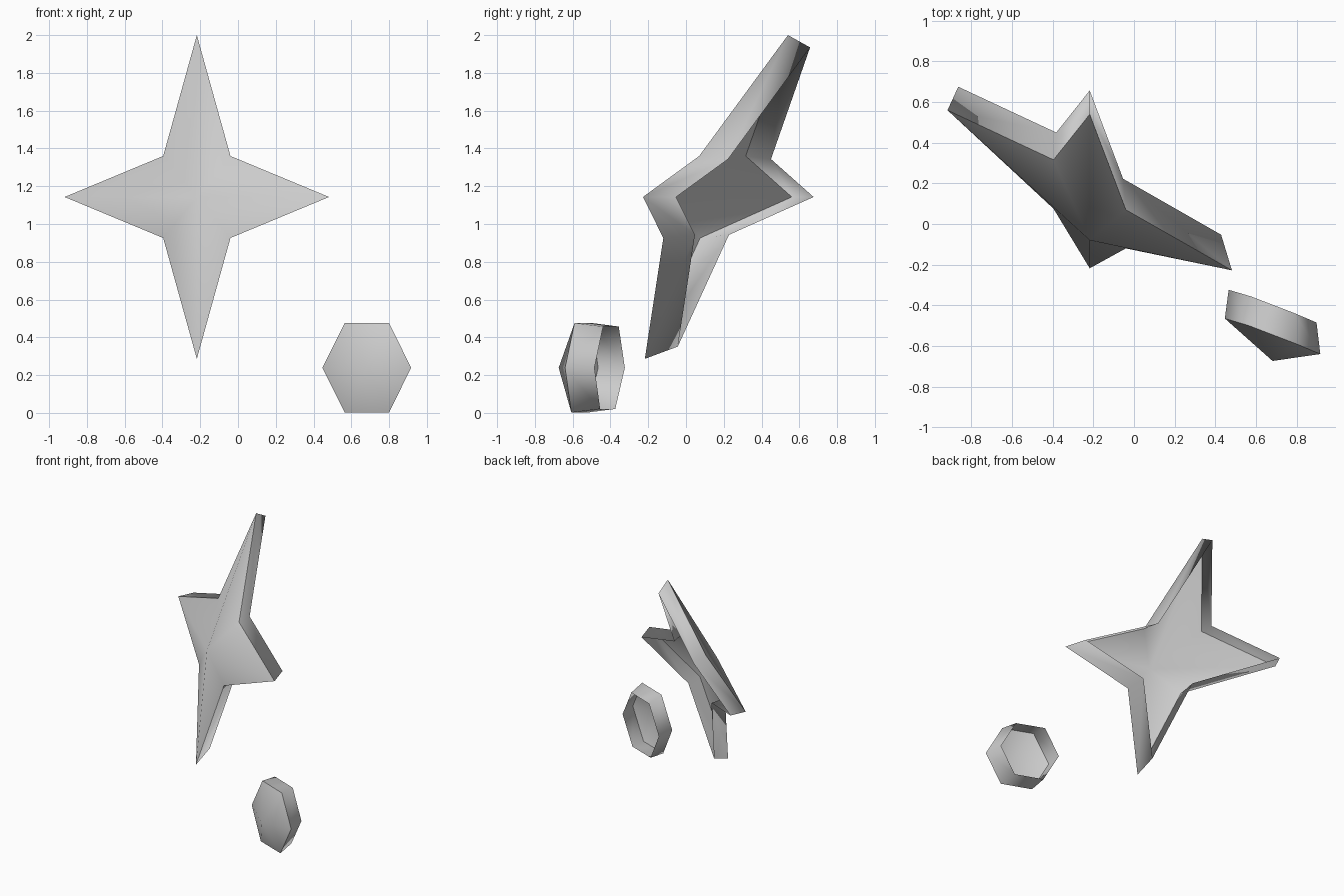
import bpy

if "Cube" in bpy.data.objects:
    bpy.data.objects.remove(bpy.data.objects["Cube"])

grey = bpy.data.materials.new("pale grey")
grey.diffuse_color = (0.6, 0.6, 0.6, 1)
grey.use_nodes = True
grey.node_tree.nodes["Principled BSDF"].inputs["Base Color"].default_value = grey.diffuse_color


def domed_shell(name, centre, outline, depths, scale, shift):
    """Domed fan over an outline, with a rim tapering to an open back."""
    cx, cy, cz = centre
    n = len(outline)
    front = [(cx, cy, cz)]
    front += [(cx + x, y, cz + z) for (x, z), y in zip(outline, depths)]
    back = [(cx + scale * (x - cx), scale * y + shift, cz + scale * (z - cz))
            for x, y, z in front[1:]]
    faces = []
    for i in range(n):
        p, q = 1 + i, 1 + (i + 1) % n
        faces.append((0, q, p))                  # front fan
        if i % 2 == 0:                           # rim, split from each tip
            faces += [(p, q, n + q), (p, n + q, n + p)]
        else:
            faces += [(p, q, n + p), (q, n + q, n + p)]
    mesh = bpy.data.meshes.new(name)
    mesh.from_pydata(front + back, [], faces)
    mesh.materials.append(grey)
    mesh.shade_smooth()
    for e in mesh.edges:                         # crisp front outline
        a, b = sorted(e.vertices)
        if a >= 1 and b <= n:
            e.use_edge_sharp = True
    obj = bpy.data.objects.new(name, mesh)
    bpy.context.collection.objects.link(obj)
    return obj


# Four-pointed star, anticlockwise from the right tip
w, h, ix, iz = 0.70, 0.857, 0.178, 0.217
star = [(w, 0), (ix, iz), (0, h), (-ix, iz),
        (-w, 0), (-ix, -iz), (0, -h), (ix, -iz)]
domed_shell("star", (-0.218, -0.08, 1.143), star,
            [-0.228, 0.07, 0.54, 0.316, 0.56, 0.075, -0.218, -0.12],
            0.924, 0.158)

# Small hexagonal stone, anticlockwise from the right corner
hexagon = [(0.235, 0), (0.117, 0.237), (-0.117, 0.237),
           (-0.235, 0), (-0.117, -0.237), (0.117, -0.237)]
domed_shell("hexagonal_stone", (0.682, -0.674, 0.239), hexagon,
            [-0.64, -0.59, -0.50, -0.465, -0.52, -0.607],
            0.92, 0.104)
